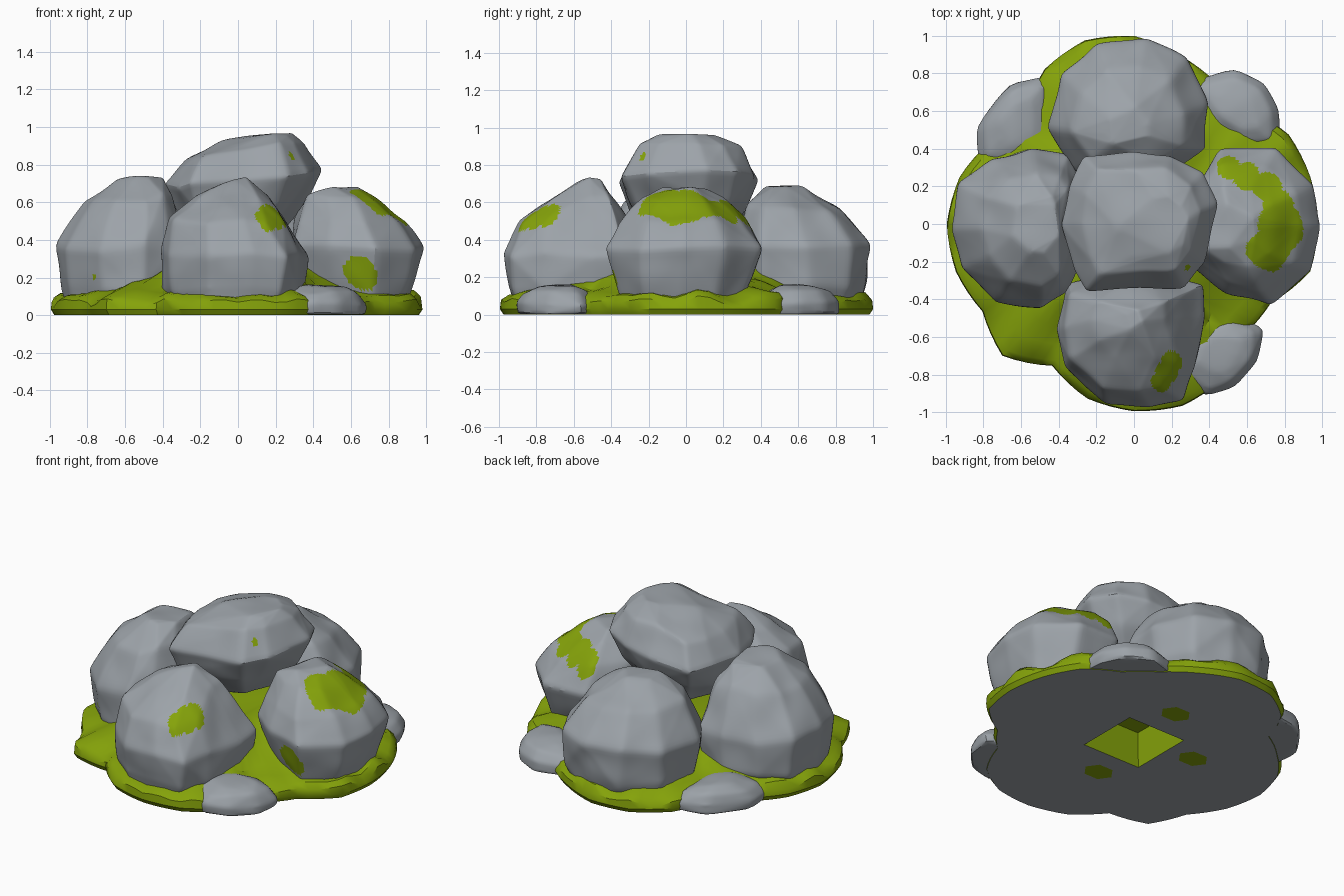
import bpy, bmesh, math, random
from mathutils import Vector, noise

if "Cube" in bpy.data.objects:
    bpy.data.objects.remove(bpy.data.objects["Cube"])

random.seed(4)


def material(name, color):
    m = bpy.data.materials.new(name)
    m.diffuse_color = (*color, 1)
    m.use_nodes = True
    m.node_tree.nodes["Principled BSDF"].inputs["Base Color"].default_value = m.diffuse_color
    return m


STONE = material("stone grey", (0.335, 0.365, 0.395))
MOSS = material("moss green", (0.235, 0.365, 0.003))


def finish(bm, name, angle):
    me = bpy.data.meshes.new(name)
    bm.to_mesh(me)
    bm.free()
    ob = bpy.data.objects.new(name, me)
    bpy.context.collection.objects.link(ob)
    me.materials.append(STONE)
    me.materials.append(MOSS)
    bpy.ops.object.select_all(action='DESELECT')
    ob.select_set(True)
    bpy.context.view_layer.objects.active = ob
    bpy.ops.object.shade_smooth_by_angle(angle=math.radians(angle))
    return ob


def rock(name, centre, outline, profile, patches=(), tilt=0.0, jitter=0.02, cuts=10):
    """Hull of a plan outline scaled up a profile of (z, scale, dx, dy)."""
    cx, cy = centre
    bm = bmesh.new()
    for i, (z, s, dx, dy) in enumerate(profile):
        for x, y in outline:
            px, py = (x - cx) * s, (y - cy) * s
            j = [random.uniform(-jitter, jitter) for _ in range(3)]
            if i == 0:
                j[2] = 0
            bm.verts.new((cx + px + dx + j[0] * 0.6, cy + py + dy + j[1] * 0.6,
                          z + tilt * px + j[2]))
    hull = bmesh.ops.convex_hull(bm, input=bm.verts[:])
    junk = {v for v in hull["geom_interior"] + hull["geom_unused"]
            if isinstance(v, bmesh.types.BMVert)}
    bmesh.ops.delete(bm, geom=list(junk), context='VERTS')
    bmesh.ops.remove_doubles(bm, verts=bm.verts[:], dist=0.045)
    bmesh.ops.triangulate(bm, faces=bm.faces[:])
    bmesh.ops.subdivide_edges(bm, edges=bm.edges[:], cuts=cuts, use_grid_fill=True)
    for _ in range(2):
        bmesh.ops.smooth_vert(bm, verts=bm.verts[:], factor=0.5,
                              use_axis_x=True, use_axis_y=True, use_axis_z=True)
    # shallow dents
    mid = Vector((cx, cy, (profile[0][0] + profile[-1][0]) / 2))
    for v in bm.verts:
        d = (v.co - mid).normalized()
        if v.co.z > 0.01:
            v.co += d * (noise.noise(v.co * 5) * jitter * 0.8)
        v.co.z = max(v.co.z, 0.003)
    bmesh.ops.recalc_face_normals(bm, faces=bm.faces[:])
    # moss patches by distance, w weighs the height
    for f in bm.faces:
        c = f.calc_center_median()
        for x, y, z, r, w in patches:
            d = Vector((c.x - x, c.y - y, (c.z - z) * w)).length
            if d < r * (1 + 0.2 * noise.noise(c * 9)):
                f.material_index = 1
    return finish(bm, name, 28)


# big boulders
rock("left_boulder", (-0.63, -0.02),
     [(-0.96, -0.02), (-0.92, -0.23), (-0.73, -0.42), (-0.5, -0.46), (-0.37, -0.38), (-0.28, -0.22),
      (-0.3, 0.25), (-0.36, 0.37), (-0.54, 0.41), (-0.76, 0.35), (-0.92, 0.22)],
     [(0.0, 0.8, 0, 0), (0.14, 0.96, 0, 0), (0.36, 1.0, 0, 0), (0.62, 0.7, 0.05, 0),
      (0.72, 0.36, 0.1, 0.02)], [(-0.77, -0.37, 0.2, 0.018, 1)])
rock("front_boulder", (-0.01, -0.61),
     [(-0.41, -0.55), (-0.37, -0.77), (-0.16, -0.95), (0.08, -0.97), (0.25, -0.94), (0.33, -0.76),
      (0.37, -0.5), (0.37, -0.33), (0.0, -0.24), (-0.36, -0.32)],
     [(0.0, 0.8, 0, 0), (0.14, 0.95, 0, 0), (0.33, 1.0, 0, 0), (0.5, 0.8, -0.04, 0.01),
      (0.62, 0.48, -0.01, 0.06), (0.72, 0.13, 0.02, 0.1)],
     [(0.14, -0.84, 0.48, 0.055, 0.2), (0.17, -0.79, 0.48, 0.06, 0.2),
      (0.2, -0.73, 0.5, 0.055, 0.2)])
rock("right_boulder", (0.64, -0.02),
     [(0.99, -0.02), (0.94, -0.26), (0.72, -0.44), (0.5, -0.37), (0.29, -0.22), (0.29, 0.15),
      (0.46, 0.4), (0.76, 0.4), (0.95, 0.2)],
     [(0.0, 0.65, 0, 0), (0.1, 0.8, 0, 0), (0.35, 1.0, 0, 0), (0.5, 0.81, -0.04, 0),
      (0.62, 0.52, -0.08, 0), (0.67, 0.28, -0.09, 0)],
     [(0.71, -0.13, 0.55, 0.12, 0.3), (0.77, -0.02, 0.52, 0.125, 0.3), (0.76, 0.1, 0.52, 0.085, 0.3),
      (0.71, 0.2, 0.53, 0.08, 0.3), (0.6, 0.25, 0.55, 0.075, 0.3), (0.5, 0.31, 0.55, 0.065, 0.3),
      (0.65, -0.38, 0.22, 0.095, 1)])
rock("back_boulder", (-0.03, 0.62),
     [(-0.47, 0.5), (-0.39, 0.79), (-0.19, 0.97), (0.06, 0.99), (0.29, 0.89), (0.4, 0.65),
      (0.39, 0.4), (0.2, 0.27), (-0.31, 0.27)],
     [(0.0, 0.8, 0, 0), (0.15, 0.93, 0, 0), (0.37, 0.99, 0, 0), (0.57, 0.7, 0, -0.05),
      (0.67, 0.27, 0, -0.1)])
rock("top_boulder", (0.02, 0.02),
     [(-0.4, 0.0), (-0.36, 0.2), (-0.27, 0.37), (0.0, 0.39), (0.2, 0.37), (0.37, 0.27),
      (0.44, 0.1), (0.37, -0.2), (0.25, -0.33), (-0.26, -0.35), (-0.32, -0.24)],
     [(0.42, 0.5, 0, 0), (0.58, 0.83, 0, 0), (0.73, 1.0, 0, 0), (0.88, 0.76, 0.01, 0),
      (0.94, 0.42, 0.08, -0.03)], [(0.28, -0.23, 0.83, 0.02, 0.5)], tilt=0.12)

# flat stones at the foot
FLAT = [(0.0, 0.96, 0, 0), (0.06, 1.0, 0, 0), (0.12, 0.8, 0, 0), (0.155, 0.45, 0, 0)]
for name, c, outline in (
        ("flat_stone_front_right", (0.46, -0.68),
         [(0.2, -0.8), (0.38, -0.92), (0.53, -0.87), (0.66, -0.73), (0.69, -0.55), (0.52, -0.48), (0.28, -0.52)]),
        ("flat_stone_back_right", (0.56, 0.6),
         [(0.3, 0.76), (0.53, 0.83), (0.69, 0.75), (0.77, 0.6), (0.78, 0.41), (0.6, 0.39), (0.36, 0.52)]),
        ("flat_stone_back_left", (-0.62, 0.55),
         [(-0.84, 0.52), (-0.83, 0.31), (-0.65, 0.27), (-0.44, 0.38), (-0.44, 0.79), (-0.66, 0.75)])):
    rock(name, c, outline, FLAT, jitter=0.012, cuts=4)

# moss bed: polar loft with a diamond hollow underneath
RADII = [0.98, 0.97, 0.95, 0.86, 0.87, 0.93, 1.0, 1.01, 0.95, 0.82, 0.88, 0.96,
         0.995, 0.98, 0.93, 0.99, 0.87, 0.96, 0.995, 1.0, 0.95, 0.83, 0.84, 0.97]
PROFILE = [(0.98, 0.0), (1.0, 0.03), (0.995, 0.07), (0.96, 0.1), (0.85, 0.125), (0.73, 0.16),
           (0.6, 0.215), (0.48, 0.29), (0.3, 0.32)]
N = 96
bm = bmesh.new()
rings = []


def plan_radius(k):
    t = k * len(RADII) / N
    i = int(t)
    return RADII[i] + (RADII[(i + 1) % len(RADII)] - RADII[i]) * (t - i)


def add_ring(radius, z, bump=0.0):
    ring = []
    for k in range(N):
        a = 2 * math.pi * k / N
        p = Vector((math.cos(a), math.sin(a), 0)) * radius(k, a)
        p.z = max(0, z + bump * noise.noise(p * 6))
        ring.append(bm.verts.new(p))
    rings.append(ring)


def square(k, a):
    return 0.21 / max(abs(math.cos(a)), abs(math.sin(a)))


add_ring(lambda k, a: square(k, a) * 0.9, 0.22)
add_ring(square, 0.0)
for f, z in PROFILE:
    add_ring(lambda k, a: plan_radius(k) * f, z, 0.05 if z > 0.05 else 0)
for r0, r1 in zip(rings, rings[1:]):
    for k in range(N):
        bm.faces.new((r0[k], r0[k - 1], r1[k - 1], r1[k]))
bm.faces.new(rings[0])
bm.faces.new(rings[-1])
bmesh.ops.recalc_face_normals(bm, faces=bm.faces[:])
for f in bm.faces:
    f.material_index = 0 if max(v.co.z for v in f.verts) < 0.001 else 1
finish(bm, "moss_bed", 35)

# small moss spots on the underside
bm = bmesh.new()
for x, y in ((0.03, 0.42), (-0.39, 0.08), (-0.06, -0.4)):
    spot = [bm.verts.new((x + 0.1 * math.cos(a), y + 0.08 * math.sin(a), -0.002))
            for a in (-k * math.pi / 3 for k in range(6))]
    bm.faces.new(spot).material_index = 1
finish(bm, "underside_moss", 30)
